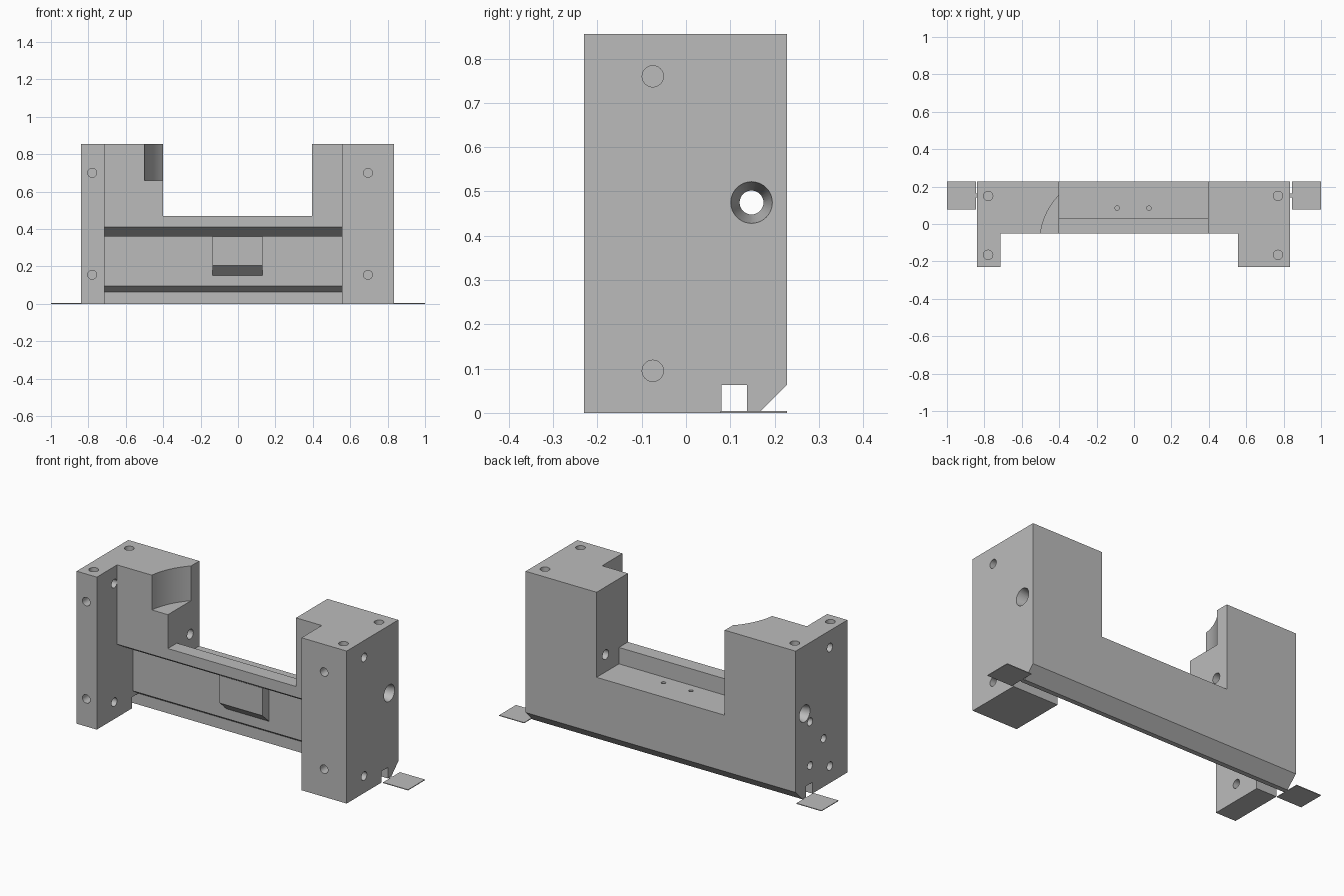
import bpy, bmesh
from mathutils import Vector

if "Cube" in bpy.data.objects:
    bpy.data.objects.remove(bpy.data.objects["Cube"], do_unlink=True)

grey = bpy.data.materials.new("plain_grey")
grey.use_nodes = True
grey.diffuse_color = (0.5, 0.5, 0.5, 1)
grey.node_tree.nodes["Principled BSDF"].inputs["Base Color"].default_value = (0.5, 0.5, 0.5, 1)


def to_object(name, bm):
    bmesh.ops.recalc_face_normals(bm, faces=bm.faces)
    mesh = bpy.data.meshes.new(name)
    bm.to_mesh(mesh)
    bm.free()
    mesh.materials.append(grey)
    obj = bpy.data.objects.new(name, mesh)
    bpy.context.collection.objects.link(obj)
    return obj


def prism(name, x0, x1, profile):
    """Extrude a (y, z) profile from x0 to x1."""
    bm = bmesh.new()
    face = bm.faces.new([bm.verts.new((x0, y, z)) for y, z in profile])
    out = bmesh.ops.extrude_face_region(bm, geom=[face])
    verts = [v for v in out["geom"] if isinstance(v, bmesh.types.BMVert)]
    bmesh.ops.translate(bm, verts=verts, vec=(x1 - x0, 0, 0))
    return to_object(name, bm)


def box(name, x0, x1, y0, y1, z0, z1):
    return prism(name, x0, x1, [(y0, z0), (y1, z0), (y1, z1), (y0, z1)])


def drill(start, end, r1, r2=None, sides=32):
    """Round or tapered cutter between two points."""
    a, b = Vector(start), Vector(end)
    bm = bmesh.new()
    bmesh.ops.create_cone(bm, cap_ends=True, segments=sides, radius1=r1,
                          radius2=r1 if r2 is None else r2, depth=(b - a).length)
    turn = (b - a).to_track_quat("Z", "Y").to_matrix()
    bmesh.ops.rotate(bm, verts=bm.verts, cent=(0, 0, 0), matrix=turn)
    bmesh.ops.translate(bm, verts=bm.verts, vec=(a + b) / 2)
    return to_object("cutter", bm)


def cut(target, cutter):
    cutter.hide_render = True
    mod = target.modifiers.new("cut", "BOOLEAN")
    mod.operation = "DIFFERENCE"
    mod.solver = "EXACT"
    mod.object = cutter
    bpy.context.view_layer.objects.active = target
    bpy.ops.object.modifier_apply(modifier=mod.name)
    bpy.data.objects.remove(cutter, do_unlink=True)


LEFT, RIGHT = 0.835, -0.84
FRONT, BACK, TOP = -0.23, 0.228, 0.855

# Main block with its bottom slot and bevelled rear edge
body = prism("main_block", RIGHT, LEFT, [
    (FRONT, 0), (0.08, 0), (0.08, 0.063), (0.138, 0.063), (0.138, 0),
    (0.165, 0), (BACK, 0.063), (BACK, TOP), (FRONT, TOP)])

# Front recess with the sloped overhang
cut(body, prism("cutter", -0.715, 0.555, [
    (-0.4, -0.1), (0.138, -0.1), (0.138, 0.063), (0.09, 0.095), (0.09, 0.36),
    (0.03, 0.36), (-0.05, 0.41), (-0.05, 1), (-0.4, 1)]))

# Stepped gap between the towers
cut(body, prism("cutter", -0.4, 0.395, [
    (-0.3, 0.47), (0.03, 0.47), (0.03, 0.378), (0.4, 0.378), (0.4, 1), (-0.3, 1)]))

# Curved pocket in the right tower
cut(body, drill((-0.1375, -0.1, 0.66), (-0.1375, -0.1, 1), 0.366, sides=96))

# Screw holes in the tops and fronts
for x in (-0.78, 0.77):
    for y in (-0.165, 0.15):
        cut(body, drill((x, y, TOP - 0.1), (x, y, 1), 0.025))
for x in (-0.78, 0.695):
    for z in (0.155, 0.70):
        cut(body, drill((x, -0.3, z), (x, FRONT + 0.1, z), 0.024))

# Screw holes in the sides
for z in (0.095, 0.76):
    cut(body, drill((-0.9, -0.075, z), (-0.65, -0.075, z), 0.024))
    cut(body, drill((LEFT - 0.12, -0.075, z), (0.9, -0.075, z), 0.024))
for y, z in ((0.10, 0.41), (-0.02, 0.27), (0.10, 0.165)):
    cut(body, drill((-0.9, y, z), (RIGHT + 0.1, y, z), 0.022))

# Countersunk cross bore
cut(body, drill((-1, 0.148, 0.475), (1, 0.148, 0.475), 0.027))
for x, s in ((LEFT, 1), (RIGHT, -1)):
    cut(body, drill((x - s * 0.1, 0.148, 0.475), (x + s * 0.01, 0.148, 0.475), 0.027, 0.049))

# Pin holes in the gap floor
for x in (-0.09, 0.08):
    cut(body, drill((x, 0.085, 0.368), (x, 0.085, 0.45), 0.012, sides=16))

# Bevelled pad in the recess
pad = prism("front_pad", -0.135, 0.13, [
    (0.095, 0.15), (0.09, 0.15), (0.03, 0.205), (0.03, 0.36), (0.095, 0.36)])

# Thin side tabs, each with a narrow neck
parts = [body, pad]
for name, s, side in (("left", 1, LEFT), ("right", -1, RIGHT)):
    parts.append(box(name + "_tab", *sorted((s * 0.845, s)), 0.078, BACK, 0, 0.004))
    parts.append(box(name + "_tab_neck", *sorted((side - s * 0.01, s * 0.85)),
                     0.143, 0.163, 0, 0.004))

bpy.ops.object.select_all(action="DESELECT")
for obj in parts:
    obj.select_set(True)
bpy.context.view_layer.objects.active = body
bpy.ops.object.shade_smooth_by_angle(angle=0.5)
